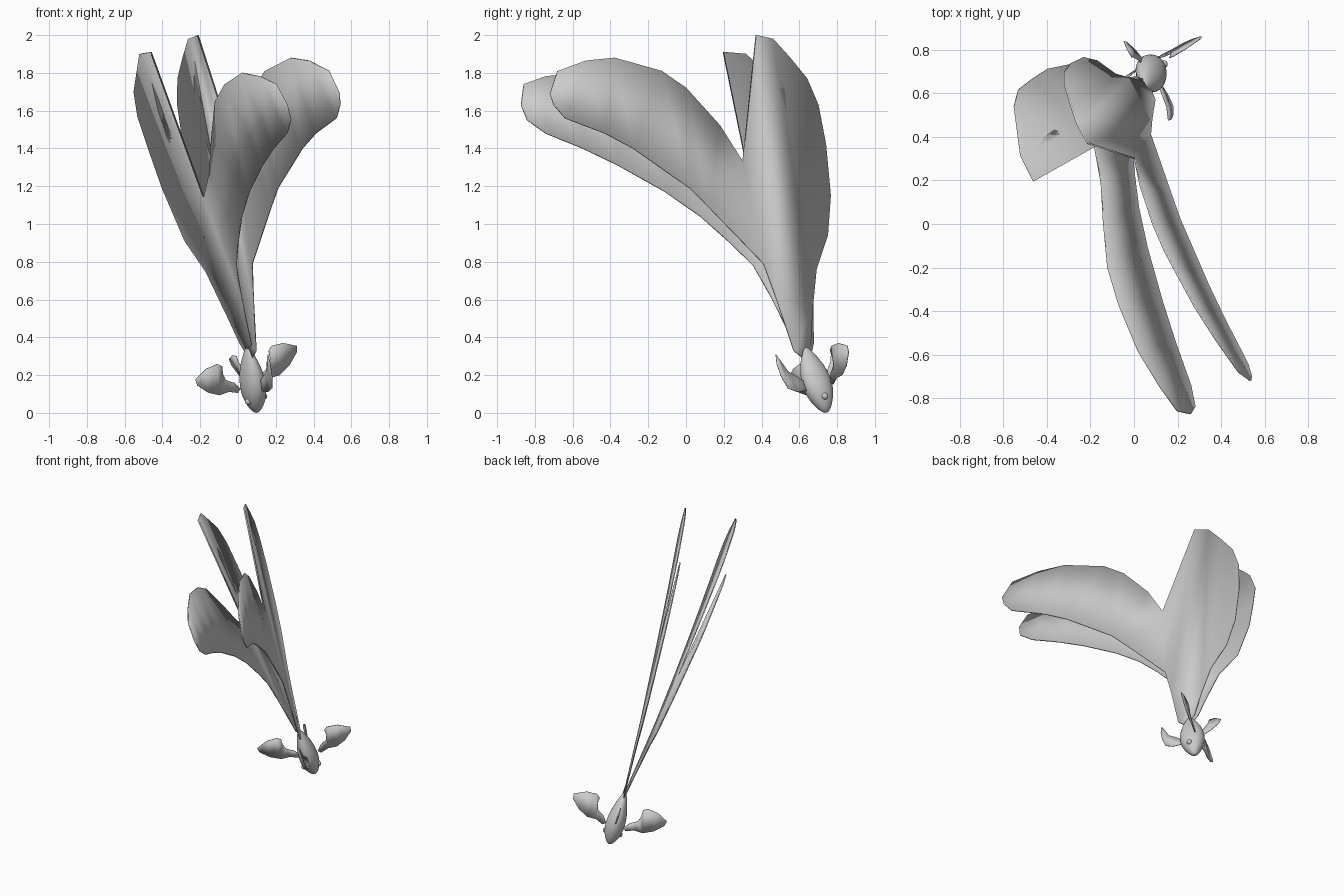
import bpy
import bmesh
import math
from mathutils import Vector, Matrix

default_cube = bpy.data.objects.get("Cube")
if default_cube:
    bpy.data.objects.remove(default_cube, do_unlink=True)

# One plain grey for the whole fish
grey = bpy.data.materials.new("plain_grey")
grey.use_nodes = True
colour = (0.6, 0.6, 0.6, 1.0)
grey.diffuse_color = colour
grey.node_tree.nodes["Principled BSDF"].inputs["Base Color"].default_value = colour

# Body frame: nose points down, the side axis crosses the plane of symmetry
tail_end = Vector((0.05, 0.63, 0.35))
nose_end = Vector((0.10, 0.745, 0.0))
centre = Vector((0.08, 0.70, 0.15))
along = (nose_end - tail_end).normalized()
side = Vector((1.0, 0.58, 0.35))
side = (side - along * side.dot(along)).normalized()
belly = along.cross(side)


def add_object(name, bm, smooth_angle):
    bmesh.ops.recalc_face_normals(bm, faces=bm.faces[:])
    mesh = bpy.data.meshes.new(name)
    bm.to_mesh(mesh)
    bm.free()
    mesh.materials.append(grey)
    obj = bpy.data.objects.new(name, mesh)
    bpy.context.collection.objects.link(obj)
    bpy.ops.object.select_all(action="DESELECT")
    obj.select_set(True)
    bpy.context.view_layer.objects.active = obj
    bpy.ops.object.shade_smooth_by_angle(angle=math.radians(smooth_angle))
    return obj


def add_fin(name, points, thickness):
    """Thin sheet cut to a closed outline."""
    bm = bmesh.new()
    face = bm.faces.new([bm.verts.new(p) for p in points])
    bmesh.ops.triangulate(bm, faces=[face])
    fin = add_object(name, bm, 30)
    solid = fin.modifiers.new("thickness", "SOLIDIFY")
    solid.thickness = thickness
    solid.offset = 0.0
    return fin


def mirrored(point):
    """Reflect a point to the other side of the body."""
    return point - 2.0 * side * (point - centre).dot(side)


def on_symmetry_plane(y, z):
    x = centre.x - ((y - centre.y) * side.y + (z - centre.z) * side.z) / side.x
    return Vector((x, y, z))


# Body: elliptical rings (position along, half width, half depth)
rings = [(0.0, 0.008, 0.012), (0.12, 0.026, 0.04), (0.3, 0.05, 0.072),
         (0.5, 0.065, 0.088), (0.68, 0.066, 0.082), (0.82, 0.055, 0.06),
         (0.93, 0.034, 0.036), (1.0, 0.010, 0.012)]
sides = 16
bm = bmesh.new()
loops = []
for t, width, depth in rings:
    middle = tail_end.lerp(nose_end, t)
    loop = []
    for i in range(sides):
        a = math.tau * i / sides
        loop.append(bm.verts.new(middle + side * width * math.cos(a) + belly * depth * math.sin(a)))
    loops.append(loop)
for lower, upper in zip(loops, loops[1:]):
    for i in range(sides):
        j = (i + 1) % sides
        bm.faces.new((lower[i], lower[j], upper[j], upper[i]))
bm.faces.new(loops[0])
bm.faces.new(loops[-1])
body = add_object("body", bm, 60)
subdivision = body.modifiers.new("rounding", "SUBSURF")
subdivision.levels = subdivision.render_levels = 1

# Eyes
for name, sign in (("left_eye", 1), ("right_eye", -1)):
    bm = bmesh.new()
    place = tail_end.lerp(nose_end, 0.78) + side * sign * 0.05 + belly * 0.012
    bmesh.ops.create_uvsphere(bm, u_segments=16, v_segments=10, radius=0.018,
                              matrix=Matrix.Translation(place))
    add_object(name, bm, 60)

# Right tail fin: outline seen from the front, lying on a slanted plane
right_outline = [
    (0.04, 0.32), (0.01, 0.37), (-0.05, 0.50), (-0.17, 0.75), (-0.28, 0.91),
    (-0.40, 1.19), (-0.47, 1.39), (-0.53, 1.57), (-0.55, 1.70), (-0.52, 1.90),
    (-0.46, 1.91), (-0.46, 1.78), (-0.42, 1.60), (-0.37, 1.45), (-0.30, 1.33),
    (-0.28, 1.24), (-0.18, 1.14), (-0.15, 1.27), (-0.14, 1.45), (-0.12, 1.65),
    (-0.07, 1.74), (0.02, 1.80), (0.12, 1.78), (0.20, 1.74), (0.26, 1.63),
    (0.28, 1.55), (0.26, 1.48), (0.19, 1.40), (0.13, 1.31), (0.06, 1.17),
    (0.02, 1.04), (0.0, 0.90), (-0.01, 0.78), (0.02, 0.60), (0.07, 0.36)]
add_fin("right_tail_fin",
        [Vector((x, (0.557 - 0.476 * z - x) / 0.5486, z)) for x, z in right_outline], 0.008)

# Left tail fin: outline seen from the side, lying on its own plane
left_outline = [
    (0.63, 0.28), (0.66, 0.37), (0.67, 0.56), (0.69, 0.76), (0.75, 0.94),
    (0.765, 1.15), (0.74, 1.42), (0.70, 1.63), (0.64, 1.77), (0.55, 1.88),
    (0.46, 1.98), (0.37, 2.0), (0.45, 1.87), (0.52, 1.71), (0.54, 1.58),
    (0.53, 1.40), (0.52, 1.29), (0.43, 1.18), (0.30, 1.33), (0.18, 1.52),
    (0.0, 1.72), (-0.13, 1.81), (-0.38, 1.88), (-0.53, 1.865), (-0.68, 1.81),
    (-0.72, 1.69), (-0.70, 1.63), (-0.64, 1.56), (-0.43, 1.48), (-0.28, 1.40),
    (0.02, 1.19), (0.12, 1.09), (0.41, 0.79), (0.48, 0.60), (0.57, 0.33)]
add_fin("left_tail_fin",
        [Vector((0.53 - 0.613 * y - 0.2575 * z, y, z)) for y, z in left_outline], 0.008)

# Pectoral fins: one outline, reflected for the other side
pectoral_outline = [
    (0.11, 0.16), (0.13, 0.21), (0.165, 0.25), (0.17, 0.29), (0.162, 0.33),
    (0.18, 0.355), (0.24, 0.37), (0.31, 0.355), (0.31, 0.32), (0.27, 0.25),
    (0.22, 0.20), (0.17, 0.185), (0.13, 0.15)]
pectoral = [Vector((x, 0.725 + 0.65 * x - 0.203 * z, z)) for x, z in pectoral_outline]
add_fin("left_pectoral_fin", pectoral, 0.004)
add_fin("right_pectoral_fin", [mirrored(p) for p in pectoral], 0.004)

# Small fins on the plane of symmetry, above and below the body
dorsal_outline = [(0.71, 0.18), (0.75, 0.23), (0.765, 0.27), (0.765, 0.30), (0.80, 0.305),
                  (0.84, 0.285), (0.835, 0.25), (0.80, 0.20), (0.75, 0.16)]
belly_outline = [(0.65, 0.15), (0.59, 0.19), (0.54, 0.22), (0.505, 0.27), (0.475, 0.31),
                 (0.48, 0.26), (0.505, 0.19), (0.54, 0.13), (0.59, 0.11), (0.66, 0.12)]
add_fin("dorsal_fin", [on_symmetry_plane(y, z) for y, z in dorsal_outline], 0.004)
add_fin("belly_fin", [on_symmetry_plane(y, z) for y, z in belly_outline], 0.004)
